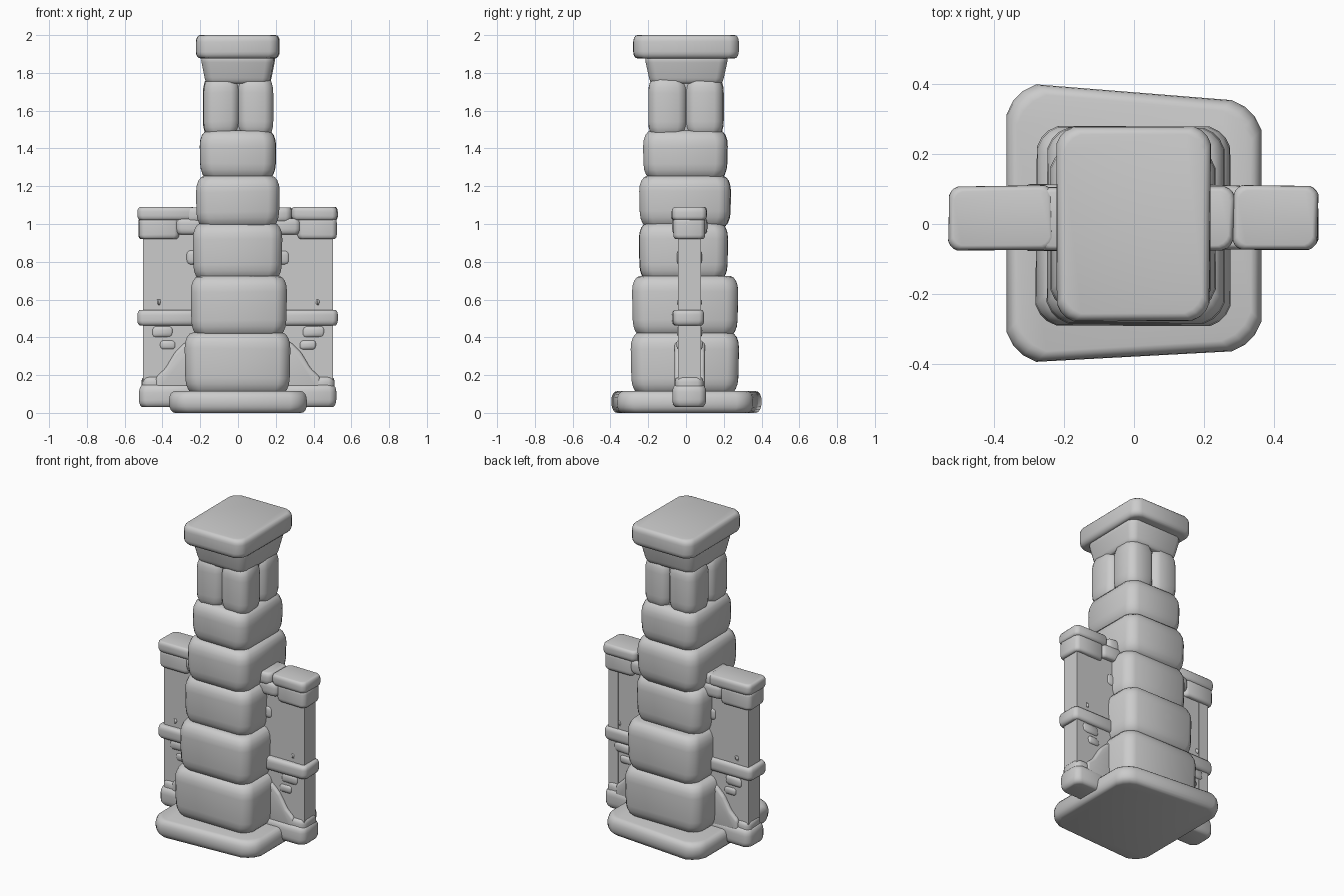
import bpy, bmesh, math, random
from mathutils import Vector

if "Cube" in bpy.data.objects:
    bpy.data.objects.remove(bpy.data.objects["Cube"])

random.seed(4)


def finish(name, bm, angle=45):
    bmesh.ops.recalc_face_normals(bm, faces=bm.faces)
    me = bpy.data.meshes.new(name)
    bm.to_mesh(me)
    bm.free()
    ob = bpy.data.objects.new(name, me)
    bpy.context.collection.objects.link(ob)
    bpy.ops.object.select_all(action='DESELECT')
    ob.select_set(True)
    bpy.context.view_layer.objects.active = ob
    bpy.ops.object.shade_smooth_by_angle(angle=math.radians(angle))
    return ob


def stone(name, xs, ys, zs, inset=0.04, rise=0.07, r=0.06, taper=1.0, jit=0.006, corners=None):
    """Pillow-shaped block: rounded rectangle lofted upward with rounded rims.
    taper scales the plan at the bottom relative to the top."""
    (x0, x1), (y0, y1), (z0, z1) = xs, ys, zs
    if corners is None:
        corners = [(x0, y0), (x1, y0), (x1, y1), (x0, y1)]
        corners = [(x + random.uniform(0, jit) * (1 if x == x0 else -1),
                    y + random.uniform(0, jit) * (1 if y == y0 else -1)) for x, y in corners]
    cx, cy = (x0 + x1) / 2, (y0 + y1) / 2
    tilt = random.uniform(-jit, jit)
    n = 4
    steps = [(1 - math.sin(k / n * math.pi / 2), z0 + rise * (1 - math.cos(k / n * math.pi / 2))) for k in range(n + 1)]
    steps += [(f, z0 + z1 - z) for f, z in reversed(steps)]
    bm = bmesh.new()
    rings = []
    for f, z in steps:
        t = (z - z0) / (z1 - z0)
        s = taper + (1 - taper) * t
        ring = []
        for i, (px, py) in enumerate(corners):
            sx, sy = (-1, 1, 1, -1)[i], (-1, -1, 1, 1)[i]
            ox, oy = px - sx * (inset * f + r), py - sy * (inset * f + r)
            for k in range(4):
                a = math.radians(180 + 90 * i + 30 * k)
                # corners are cut flatter than a true circle, as in chiselled stone
                m = 1.0 if k in (0, 3) else 0.9
                x, y = ox + r * m * math.cos(a), oy + r * m * math.sin(a)
                dz = tilt * (x - cx) / (x1 - x0) * 2 * math.sin(math.pi * t)
                ring.append(bm.verts.new((cx + (x - cx) * s, cy + (y - cy) * s, z + dz)))
        rings.append(ring)
    for a, b in zip(rings, rings[1:]):
        for i in range(len(a)):
            j = (i + 1) % len(a)
            bm.faces.new((a[i], a[j], b[j], b[i]))
    bm.faces.new(rings[0][::-1])
    bm.faces.new(rings[-1])
    return finish(name, bm)


def slab(name, outline, y0, y1, bevel):
    """Outline in x/z pushed through y, with softened edges."""
    bm = bmesh.new()
    f = bm.faces.new([bm.verts.new((x, y0, z)) for x, z in outline])
    ext = bmesh.ops.extrude_face_region(bm, geom=[f])
    bmesh.ops.translate(bm, vec=Vector((0, y1 - y0, 0)),
                        verts=[g for g in ext['geom'] if isinstance(g, bmesh.types.BMVert)])
    if bevel:
        bmesh.ops.bevel(bm, geom=bm.edges[:], offset=bevel, segments=3, profile=0.5, affect='EDGES', clamp_overlap=True)
    return finish(name, bm)


# base plinth, slightly skewed in plan
stone('base_plinth', (-.365, .365), (-.39, .39), (0, .115), .03, .05, .085,
      corners=[(-.365, -.395), (.365, -.365), (.365, .355), (-.365, .4)])

# stacked shaft stones, getting smaller upward
courses = [((-.285, .28), (-.295, .287), (.1, .425)),
           ((-.255, .262), (-.288, .283), (.405, .725)),
           ((-.242, .24), (-.253, .228), (.7, 1.005)),
           ((-.227, .225), (-.25, .242), (.98, 1.255)),
           ((-.207, .206), (-.232, .224), (1.235, 1.495))]
for i, (xs, ys, zs) in enumerate(courses):
    stone(f'shaft_stone_{i + 1}', xs, ys, zs, .045, .085, .06, taper=.975)

# four upright stones under the neck
for sx in (-1, 1):
    for sy in (-1, 1):
        stone('upright_stone', sorted((-.008 * sx, .187 * sx)), sorted((-.008 * sy, .2 * sy)),
              (1.465, 1.775), .03, .08, .045)
stone('shaft_core', (-.15, .15), (-.165, .165), (1.4, 1.8), .01, .02, .03)

# flared neck and cap
stone('neck', (-.2, .2), (-.222, .225), (1.745, 1.885), .012, .03, .045, taper=.86)
stone('cap', (-.223, .222), (-.28, .28), (1.877, 2.0), .022, .035, .05)

# side walls, left and right
for s, side in ((-1, 'left'), (1, 'right')):
    def X(a, b):
        return tuple(sorted((a * s, b * s)))

    e = .53 if s > 0 else .533
    slab(f'{side}_wall_panel', [(.15 * s, .08), (.502 * s, .08), (.502 * s, .95), (.15 * s, .95)], -.04, .077, 0)
    slab(f'{side}_wall_edge', [(.43 * s, .1), (.498 * s, .1), (.498 * s, .92), (.43 * s, .92)], -.042, .079, 0)
    stone(f'{side}_wall_cap', X(.28 if s > 0 else .225, e), (-.076, .112), (1.02, 1.09), .014, .025, .025)
    stone(f'{side}_wall_course', X(.31, e - .004), (-.07, .106), (.92, 1.035), .014, .025, .025)
    stone(f'{side}_wall_shoulder', X(.15, .335), (-.078, .115), (.945, 1.03), .014, .03, .03)
    stone(f'{side}_cap_stub', X(.15, .29), (-.08, .11), (1.01, 1.088), .014, .03, .03)
    stone(f'{side}_wall_rail', X(.15, e), (-.075, .1), (.462, .546), .016, .028, .025)
    stone(f'{side}_wall_foot', X(.2, e - .004), (-.075, .108), (.03, .15), .022, .04, .035)
    stone(f'{side}_foot_top', X(.38, .515), (-.06, .093), (.1, .19), .015, .03, .03)
    # sloping stones at the foot of the shaft
    slab(f'{side}_brace', [(.2 * s, .1), (.44 * s, .1), (.435 * s, .19), (.385 * s, .235),
                           (.335 * s, .32), (.285 * s, .37), (.2 * s, .41)], -.06, .1, .016)
    # shallow bricks showing through the plaster
    for j, (cx, cz, w, h) in enumerate([(.4, .43, .12, .06), (.37, .36, .09, .05), (.42, .585, .03, .03)]):
        stone(f'{side}_wall_brick_{j}', X(cx - w / 2, cx + w / 2), (-.052, .089),
              (cz - h / 2, cz + h / 2), .012, h * .4, .012)
    stone(f'{side}_upper_brick', X(.15, .28), (-.052, .089), (.785, .86), .012, .025, .02)
